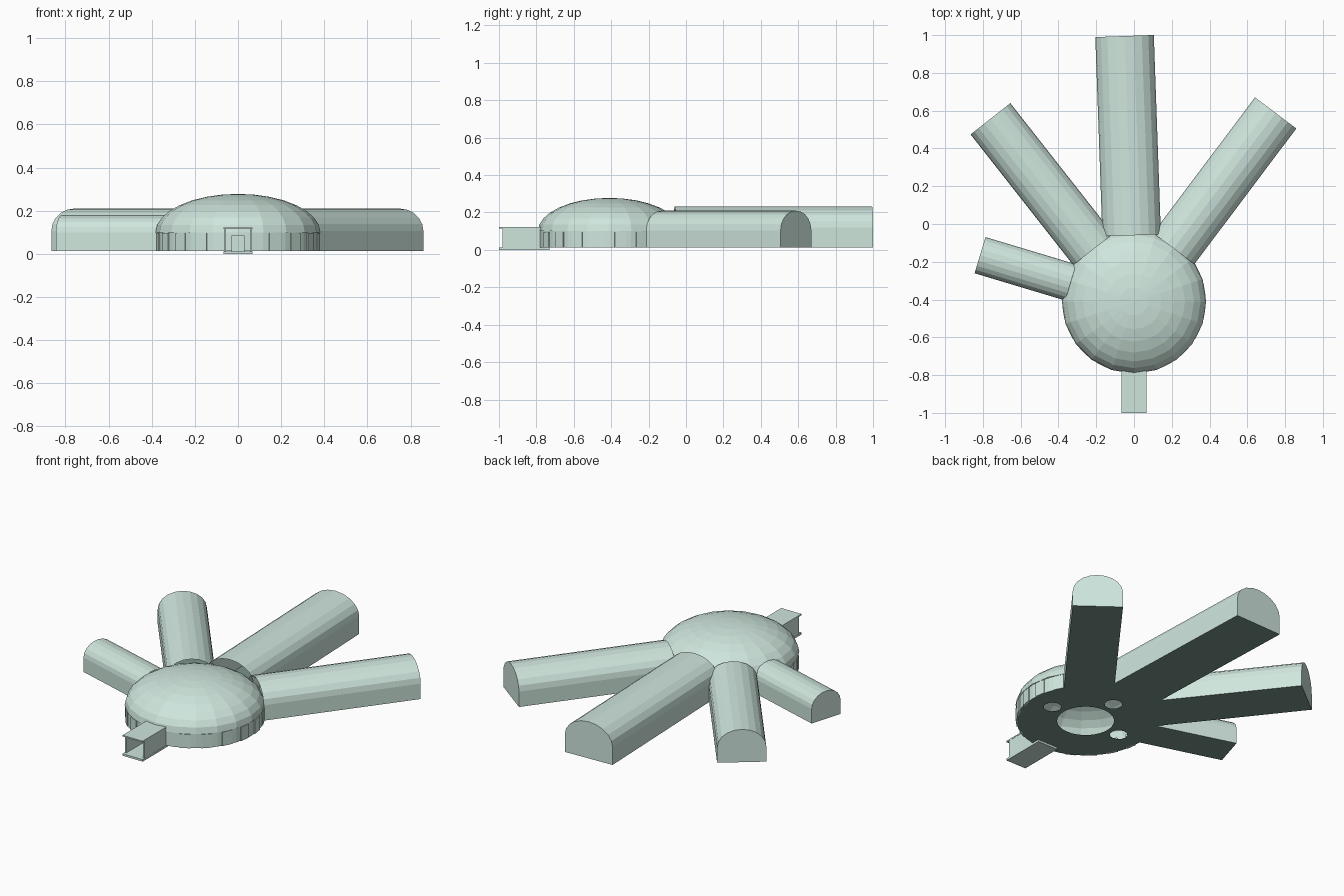
import bpy, bmesh, math
from mathutils import Matrix, Vector

cube = bpy.data.objects.get("Cube")
if cube:
    bpy.data.objects.remove(cube)


def make_material(name, color):
    mat = bpy.data.materials.new(name)
    mat.use_nodes = True
    mat.diffuse_color = color
    mat.node_tree.nodes["Principled BSDF"].inputs["Base Color"].default_value = color
    return mat


PALE = make_material("pale green", (0.62, 0.79, 0.72, 1))
DARK = make_material("dark green", (0.19, 0.29, 0.25, 1))

CENTRE = Vector((0, -0.41, 0))
FLOOR = 0.013
WALL_TOP = 0.1
RADIUS = 0.378
at_centre = Matrix.Translation(CENTRE)


def finish(name, bm, matrix=Matrix(), dark_underside=False):
    """Make the object; undersides of floors can take the dark colour."""
    if dark_underside:
        bm.normal_update()
        for f in bm.faces:
            f.material_index = int(f.normal.z < -0.9)
    mesh = bpy.data.meshes.new(name)
    bm.to_mesh(mesh)
    bm.free()
    mesh.materials.append(PALE)
    if dark_underside:
        mesh.materials.append(DARK)
    obj = bpy.data.objects.new(name, mesh)
    obj.matrix_world = matrix
    bpy.context.collection.objects.link(obj)


def add_box(bm, lo, hi, matrix=Matrix()):
    lo, hi = Vector(lo), Vector(hi)
    size = Matrix.Diagonal((*(hi - lo), 1))
    bmesh.ops.create_cube(bm, size=1, matrix=matrix @ Matrix.Translation((lo + hi) / 2) @ size)


def loft(bm, rings):
    """Bridge equal closed rings of points with quads."""
    rows = [[bm.verts.new(p) for p in ring] for ring in rings]
    n = len(rows[0])
    for a, b in zip(rows, rows[1:]):
        for i in range(n):
            j = (i + 1) % n
            bm.faces.new((a[i], a[j], b[j], b[i]))
    return rows


def circle(r, z, n):
    return [(r * math.cos(math.tau * i / n), r * math.sin(math.tau * i / n), z) for i in range(n)]


# Dome roof: separate gores meeting at the crown
bm = bmesh.new()
steps, gores = 8, 20
rings = []
for k in range(steps):
    a = math.pi / 2 * k / steps
    rings.append(circle((RADIUS + 0.004) * math.cos(a), WALL_TOP + 0.178 * math.sin(a), gores))
rows = loft(bm, rings)
crown = bm.verts.new((0, 0, WALL_TOP + 0.178))
for i in range(gores):
    bm.faces.new((rows[-1][i], rows[-1][(i + 1) % gores], crown))
meridians = [e for e in bm.edges if abs(e.verts[0].co.z - e.verts[1].co.z) > 0.001]
bmesh.ops.split_edges(bm, edges=meridians)
finish("dome_roof", bm, at_centre)

# Round wall below the dome
bm = bmesh.new()
loft(bm, [circle(RADIUS - 0.002, FLOOR, 40), circle(RADIUS - 0.002, WALL_TOP, 40)])
finish("dome_wall", bm, at_centre)

# Wings: name, end x, end y, half width, wall top, crown height
WINGS = [
    ("back_wing", -0.05, 0.995, 0.155, 0.12, 0.233),
    ("left_wing", 0.75, 0.588, 0.137, 0.105, 0.21),
    ("right_wing", -0.76, 0.557, 0.134, 0.105, 0.21),
    ("short_wing", -0.815, -0.165, 0.1, 0.1, 0.18),
]

# Shallow wall panels, left out where wings and entrance join
joins = [(Vector((x, y, 0)) - CENTRE, w) for _, x, y, w, _, _ in WINGS]
joins.append((Vector((0, -1, 0)), 0.07))
bm = bmesh.new()
for i in range(gores):
    a = math.tau * (i + 0.5) / gores
    d = Vector((math.cos(a), math.sin(a), 0))
    if all(d.angle(j) > math.asin(w / RADIUS) for j, w in joins):
        add_box(bm, (RADIUS - 0.012, -0.03, FLOOR), (RADIUS + 0.001, 0.03, WALL_TOP - 0.004),
                Matrix.Rotation(a, 4, 'Z'))
finish("wall_panels", bm, at_centre)

# Floor disc with a large central opening and three small round ones
bm = bmesh.new()
holes = [(0, 0, 0.155, 32)] + [(0.235 * math.cos(a), 0.235 * math.sin(a), 0.048, 12)
                               for a in (0, math.pi / 2, math.pi)]
edges = []
for cx, cy, r, n in [(0, 0, RADIUS - 0.002, 40)] + holes:
    vs = [bm.verts.new((x + cx, y + cy, FLOOR)) for x, y, _ in circle(r, 0, n)]
    edges += [bm.edges.new((vs[i], vs[(i + 1) % n])) for i in range(n)]
bmesh.ops.triangle_fill(bm, edges=edges, use_beauty=True, normal=(0, 0, -1))
for f in bm.faces:
    f.normal_update()
    if f.normal.z > 0:
        f.normal_flip()
finish("dome_floor", bm, at_centre, dark_underside=True)


def section(half, wall, top):
    """Straight walls carrying a half-elliptical vault."""
    arch = [math.pi * k / 10 for k in range(11)]
    return ([(half, FLOOR)]
            + [(half * math.cos(a), wall + (top - wall) * math.sin(a)) for a in arch]
            + [(-half, FLOOR)])


# Vaulted wings of separate panels radiating from the dome, open towards it
for name, x, y, half, wall, top in WINGS:
    axis = Vector((x, y, 0)) - CENTRE
    start = 0.35
    span = axis.length - start
    bays = round(span / 0.1)
    bm = bmesh.new()
    rows = loft(bm, [[(start + span * k / bays, u, z) for u, z in section(half, wall, top)]
                     for k in range(bays + 1)])
    bm.faces.new(rows[-1])
    bmesh.ops.recalc_face_normals(bm, faces=bm.faces)
    seams = [e for e in bm.edges if max(v.co.z for v in e.verts) > FLOOR + 0.001]
    bmesh.ops.split_edges(bm, edges=seams)
    turn = Matrix.Rotation(math.atan2(axis.y, axis.x), 4, 'Z')
    finish(name, bm, at_centre @ turn, dark_underside=True)

# Entrance passage: floor slab, two side walls and flat roof
bm = bmesh.new()
add_box(bm, (-0.067, -1, 0), (0.067, -0.73, 0.012))
for s in (-1, 1):
    add_box(bm, (s * 0.061 - 0.005, -0.98, 0.012), (s * 0.061 + 0.005, -0.77, 0.115))
add_box(bm, (-0.067, -1, 0.115), (0.067, -0.755, 0.123))
finish("entrance_passage", bm)

# Door leaf at the inner end of the passage
bm = bmesh.new()
add_box(bm, (-0.03, -0.796, 0.012), (0.03, -0.787, 0.085))
finish("entrance_door", bm)
